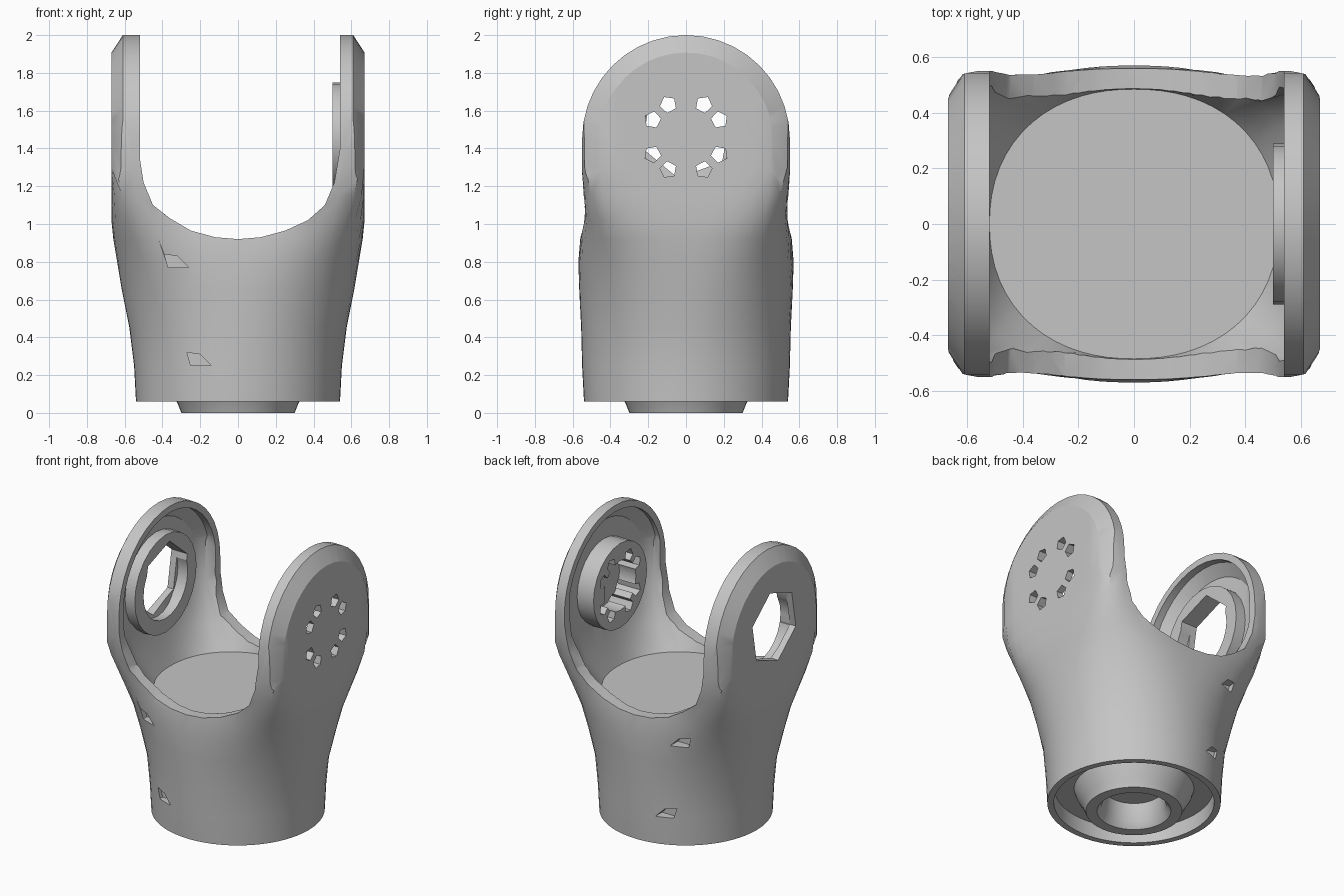
import bpy
import bmesh
from math import sin, cos, pi, radians

if "Cube" in bpy.data.objects:
    bpy.data.objects.remove(bpy.data.objects["Cube"])

GREY = (0.56, 0.56, 0.56, 1)
grey = bpy.data.materials.new("plain grey")
grey.use_nodes = True
grey.diffuse_color = GREY
grey.node_tree.nodes["Principled BSDF"].inputs["Base Color"].default_value = GREY


def loft(name, rings, closed=False):
    """Skin rings of points; cap the ends, or join last to first if closed."""
    bm = bmesh.new()
    loops = [[bm.verts.new(p) for p in ring] for ring in rings]
    n = len(loops[0])
    pairs = list(zip(loops, loops[1:]))
    if closed:
        pairs.append((loops[-1], loops[0]))
    else:
        bm.faces.new(loops[0])
        bm.faces.new(loops[-1])
    for a, b in pairs:
        for i in range(n):
            j = (i + 1) % n
            bm.faces.new((a[i], a[j], b[j], b[i]))
    bmesh.ops.recalc_face_normals(bm, faces=bm.faces)
    mesh = bpy.data.meshes.new(name)
    bm.to_mesh(mesh)
    bm.free()
    mesh.materials.append(grey)
    obj = bpy.data.objects.new(name, mesh)
    bpy.context.collection.objects.link(obj)
    return obj


def select(obj):
    bpy.ops.object.select_all(action="DESELECT")
    obj.select_set(True)
    bpy.context.view_layer.objects.active = obj


def boolean(target, cutter, operation="DIFFERENCE", keep=False):
    select(target)
    mod = target.modifiers.new("cut", "BOOLEAN")
    mod.operation = operation
    mod.solver = "EXACT"
    mod.object = cutter
    bpy.ops.object.modifier_apply(modifier=mod.name)
    if not keep:
        bpy.data.objects.remove(cutter)


def section(z, rx, ry, n, count=64):
    """Rounded outline: n = 2 is an ellipse, larger n is boxier."""
    ring = []
    for i in range(count):
        a = 2 * pi * i / count
        r = ((abs(cos(a)) / rx) ** n + (abs(sin(a)) / ry) ** n) ** (-1 / n)
        ring.append((r * cos(a), r * sin(a), z))
    return ring


def arch(x, r):
    """Round-topped side outline, flared below so it leaves the barrel whole."""
    top = [(r * cos(pi * i / 20), 1.45 + r * sin(pi * i / 20)) for i in range(21)]
    foot = [(-r, 1.25), (-0.75, 0.8), (-0.75, -0.1), (0.75, -0.1), (0.75, 0.8), (r, 1.25)]
    return [(x, y, z) for y, z in top + foot]


def x_circle(x, r, count, y=0, z=1.46, turn=0.0):
    return [(x, y + r * cos(turn + 2 * pi * i / count), z + r * sin(turn + 2 * pi * i / count))
            for i in range(count)]


def x_ring(name, x0, x1, outer, inner):
    return loft(name, [x_circle(x0, outer, 24), x_circle(x1, outer, 24),
                       x_circle(x1, inner, 24), x_circle(x0, inner, 24)], closed=True)


def lathe(name, profile, count=48):
    return loft(name, [section(z, r, r, 2, count) for r, z in profile], closed=True)


# Round barrel that widens into two flat, round-topped ears
yoke = loft("yoke_body", [
    section(0.06, 0.54, 0.54, 2), section(0.25, 0.55, 0.55, 2),
    section(0.45, 0.575, 0.555, 2), section(0.65, 0.615, 0.565, 2.2),
    section(0.8, 0.64, 0.57, 2.5), section(0.92, 0.66, 0.56, 3.2),
    section(1.02, 0.67, 0.545, 4.5), section(1.15, 0.67, 0.547, 8),
    section(1.3, 0.67, 0.552, 18), section(2.1, 0.67, 0.56, 24)])
boolean(yoke, loft("arch_outer", [arch(-0.675, 0.45), arch(-0.61, 0.55),
                                  arch(0.61, 0.55), arch(0.675, 0.45)]), "INTERSECT")

# Hollow inside the ears above a flat floor
hollow = loft("hollow", [
    section(0.9, 0.52, 0.485, 2.2), section(1.05, 0.58, 0.5, 3.5),
    section(1.3, 0.625, 0.51, 9), section(2.1, 0.625, 0.51, 12)])
boolean(hollow, loft("arch_inner", [arch(-0.63, 0.42), arch(-0.57, 0.505),
                                    arch(0.57, 0.505), arch(0.63, 0.42)]), "INTERSECT")
boolean(yoke, hollow)

# U-shaped gap between the ears
gap = [(-0.52, 2.2), (-0.52, 1.35), (-0.5, 1.22), (-0.45, 1.1), (-0.36, 1.03), (-0.25, 0.965),
       (-0.12, 0.93), (0, 0.92), (0.12, 0.93), (0.25, 0.965), (0.37, 1.02), (0.46, 1.1),
       (0.51, 1.22), (0.54, 1.4), (0.54, 2.2)]
boolean(yoke, loft("gap", [[(x, y, z) for x, z in gap] for y in (-0.8, 0.8)]))

# Shallow recess under the barrel
boolean(yoke, loft("recess", [section(-0.1, 0.505, 0.505, 2), section(0.16, 0.495, 0.495, 2)]))

# Small slots in the front and back walls
for side in (-1, 1):
    for x, z in ((-0.32, 0.81), (-0.2, 0.29)):
        outline = [(x - 0.07, z + 0.03), (x - 0.05, z - 0.04), (x + 0.06, z - 0.04), (x, z + 0.02)]
        boolean(yoke, loft("slot", [[(u, side * y, v) for u, v in outline] for y in (0.46, 0.8)]))

# Bearing ring on the right ear and bolt boss on the left ear
bearing = x_ring("right_bearing_ring", -0.64, -0.55, 0.335, 0.24)
boss = x_ring("left_bolt_boss", 0.5, 0.64, 0.29, 0.17)

# Six-sided opening through the right ear
opening = loft("opening", [x_circle(x, 0.25, 6, z=1.49, turn=radians(20)) for x in (-0.8, -0.45)])
boolean(bearing, opening, keep=True)
boolean(yoke, opening)

# Four pairs of bolt holes through the left ear
for quarter in range(4):
    for offset in (-17, 17):
        a = radians(45 + 90 * quarter + offset)
        y, z = 0.2 * cos(a), 1.46 + 0.195 * sin(a)
        hole = loft("bolt_hole", [x_circle(x, 0.045, 5, y, z, a) for x in (0.4, 0.8)])
        boolean(boss, hole, keep=True)
        boolean(yoke, hole)

# Tapered hub with a stepped bore, standing out below the barrel
hub = lathe("base_hub", [(0.38, 0.18), (0.36, 0.12), (0.32, 0.05), (0.3, 0.0),
                         (0.23, 0.0), (0.2, 0.04), (0.18, 0.18)])

for obj in (yoke, bearing, boss, hub):
    select(obj)
    bpy.ops.object.shade_smooth_by_angle(angle=radians(30))
